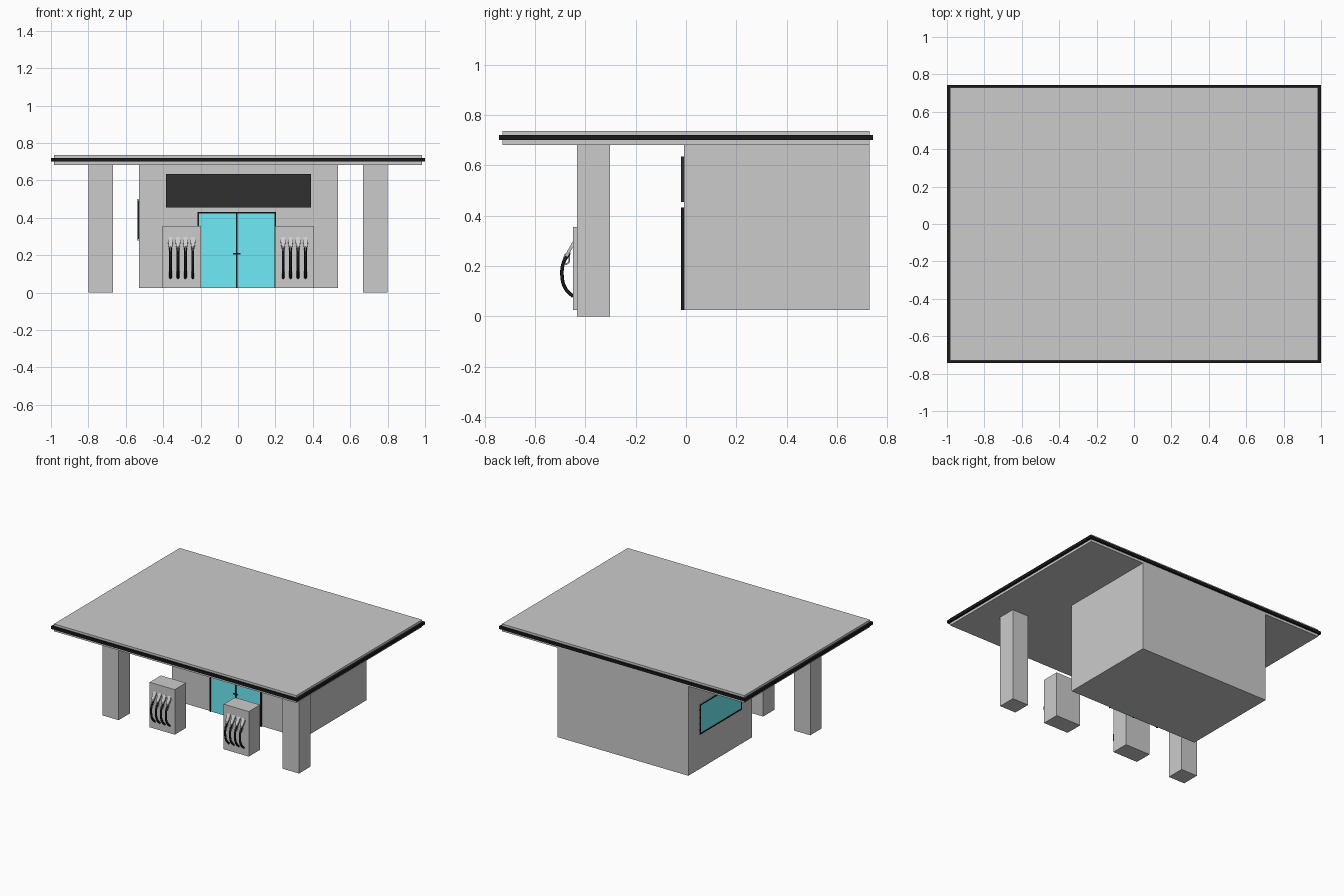
import bpy, bmesh, math
from mathutils import Matrix, Vector

if "Cube" in bpy.data.objects:
    bpy.data.objects.remove(bpy.data.objects["Cube"])


def material(name, rgb):
    m = bpy.data.materials.new(name)
    m.diffuse_color = (*rgb, 1)
    m.use_nodes = True
    m.node_tree.nodes["Principled BSDF"].inputs["Base Color"].default_value = m.diffuse_color
    return m


BLACK = material("black_trim", (0.01, 0.01, 0.01))
DARK = material("dark_panel", (0.03, 0.03, 0.03))
TEAL = material("teal_glass", (0.16, 0.83, 0.93))


def boxes(name, spans, mat=None):
    """One object from axis-aligned boxes given as (x0, x1, y0, y1, z0, z1)."""
    bm = bmesh.new()
    for x0, x1, y0, y1, z0, z1 in spans:
        size = Matrix.Diagonal((x1 - x0, y1 - y0, z1 - z0, 1))
        mid = Matrix.Translation(((x0 + x1) / 2, (y0 + y1) / 2, (z0 + z1) / 2))
        bmesh.ops.create_cube(bm, size=1, matrix=mid @ size)
    return finish(name, bm, mat)


def finish(name, bm, mat=None):
    me = bpy.data.meshes.new(name)
    bm.to_mesh(me)
    bm.free()
    ob = bpy.data.objects.new(name, me)
    bpy.context.collection.objects.link(ob)
    if mat:
        me.materials.append(mat)
    return ob


def tube(name, points, radius, mat=None):
    """Round tube along a smooth path."""
    cu = bpy.data.curves.new(name, 'CURVE')
    cu.dimensions = '3D'
    cu.bevel_depth = radius
    cu.bevel_resolution = 2
    cu.resolution_u = 5
    cu.use_fill_caps = True
    sp = cu.splines.new('BEZIER')
    sp.bezier_points.add(len(points) - 1)
    for bp, p in zip(sp.bezier_points, points):
        bp.co = p
        bp.handle_left_type = bp.handle_right_type = 'AUTO'
    ob = bpy.data.objects.new(name, cu)
    bpy.context.collection.objects.link(ob)
    if mat:
        cu.materials.append(mat)


def nozzle(name, x):
    """Flat rounded handle leaning from the pump face, pointed at its hose end."""
    outline = [(-0.008, -0.032), (0.008, -0.032), (0.014, 0.012), (0.012, 0.026),
               (0.006, 0.034), (-0.006, 0.034), (-0.012, 0.026), (-0.014, 0.012)]
    bm = bmesh.new()
    face = bm.faces.new([bm.verts.new((u, 0, v)) for u, v in outline])
    ext = bmesh.ops.extrude_face_region(bm, geom=[face])
    verts = [g for g in ext["geom"] if isinstance(g, bmesh.types.BMVert)]
    bmesh.ops.translate(bm, verts=verts, vec=(0, 0.012, 0))
    bmesh.ops.recalc_face_normals(bm, faces=bm.faces)
    place = Matrix.Translation((x, -0.466, 0.27)) @ Matrix.Rotation(math.radians(-30), 4, 'X')
    bmesh.ops.transform(bm, matrix=place, verts=bm.verts)
    finish(name, bm)


# Canopy roof and the black band around its edge
boxes("canopy_roof", [(-0.985, 0.985, -0.73, 0.73, 0.682, 0.736)])
boxes("canopy_band", [(-1, 1, s[0], s[1], 0.70, 0.72) for s in ((-0.743, -0.728), (0.728, 0.743))]
      + [(s[0], s[1], -0.728, 0.728, 0.70, 0.72) for s in ((-1, -0.983), (0.983, 1))], BLACK)

# Shop building, sign panel, double doors
boxes("shop_building", [(-0.53, 0.535, -0.008, 0.73, 0.025, 0.684)])
boxes("sign_panel", [(-0.385, 0.39, -0.019, -0.006, 0.455, 0.635)], DARK)
boxes("shop_doors", [(-0.21, 0.195, -0.016, -0.006, 0.027, 0.425)], TEAL)
boxes("door_frame", [(-0.217, -0.209, -0.02, -0.006, 0.025, 0.432),
                     (0.194, 0.202, -0.02, -0.006, 0.025, 0.432),
                     (-0.011, -0.003, -0.02, -0.006, 0.025, 0.424),
                     (-0.209, 0.194, -0.02, -0.006, 0.424, 0.432)], BLACK)
boxes("door_handles", [(-0.027, 0.013, -0.02, -0.016, 0.204, 0.212)], BLACK)

# Side window on the left wall
y0, y1, z0, z1, t = 0.12, 0.60, 0.28, 0.50, 0.008
boxes("side_window", [(-0.535, -0.528, y0, y1, z0, z1)], TEAL)
boxes("window_frame", [(-0.538, -0.528, y0, y1, z0, z0 + t), (-0.538, -0.528, y0, y1, z1 - t, z1),
                       (-0.538, -0.528, y0, y0 + t, z0 + t, z1 - t),
                       (-0.538, -0.528, y1 - t, y1, z0 + t, z1 - t)], BLACK)

# Pillars, pumps, nozzles and hoses on both sides
for side, s in (("left", -1), ("right", 1)):
    c = s * 0.733
    boxes(f"{side}_pillar", [(c - 0.066, c + 0.066, -0.433, -0.302, 0, 0.684)])
    c = s * 0.301
    boxes(f"{side}_pump", [(c - 0.102, c + 0.102, -0.45, -0.32, 0.025, 0.356)])
    for i in range(4):
        x = c + (i - 1.5) * 0.04
        nozzle(f"{side}_nozzle_{i + 1}", x)
        tube(f"{side}_hose_{i + 1}", [(x, -0.466, 0.248), (x, -0.485, 0.218), (x, -0.493, 0.165),
                                      (x, -0.480, 0.112), (x, -0.448, 0.078)], 0.007, BLACK)
        # Trigger guard loop
        tube(f"{side}_trigger_guard_{i + 1}", [(x, -0.478, 0.25), (x, -0.486, 0.215),
                                               (x, -0.474, 0.208), (x, -0.462, 0.255)], 0.003)
